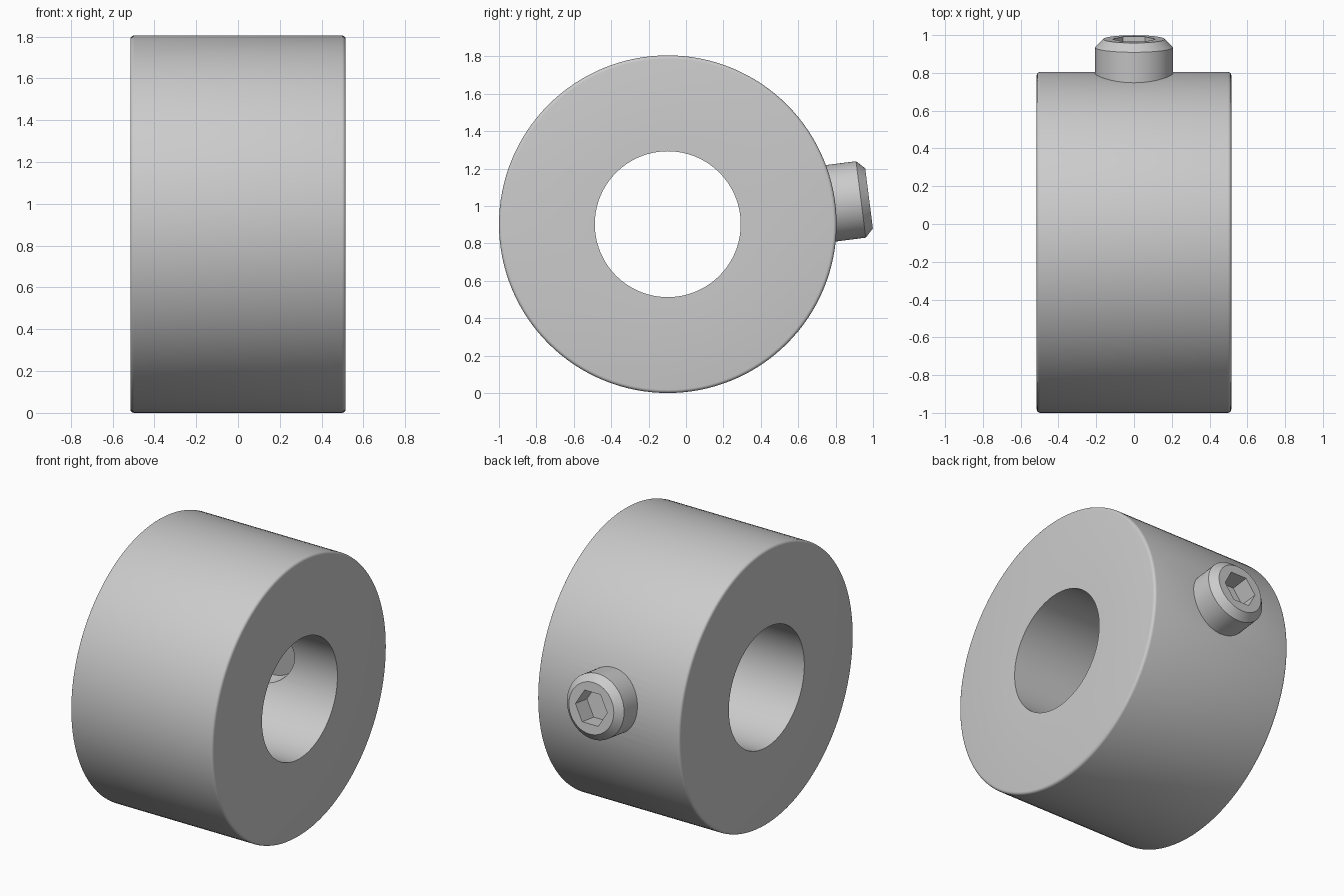
import bpy, bmesh, math
from mathutils import Matrix, Vector

if "Cube" in bpy.data.objects:
    bpy.data.objects.remove(bpy.data.objects["Cube"], do_unlink=True)

# Single plain metal colour
steel = bpy.data.materials.new("light_grey_metal")
steel.use_nodes = True
steel.diffuse_color = (0.6, 0.6, 0.6, 1)
steel.node_tree.nodes["Principled BSDF"].inputs["Base Color"].default_value = (0.6, 0.6, 0.6, 1)

CENTRE = Vector((0, -0.0975, 0.9025))
RADIUS, BORE, HALF = 0.9025, 0.39, 0.515
SCREW_R, TIP, END = 0.206, 1.085, 0.43
TILT = math.radians(7.3)

RING_FRAME = Matrix.Translation(CENTRE)
SCREW_FRAME = RING_FRAME @ Matrix.Rotation(TILT, 4, "X") @ Matrix.Rotation(math.pi / 2, 4, "Z")


def lathe(name, profile, segments, frame, closed=False):
    """Turn (position, radius) points about the local x axis; cap the ends unless closed."""
    bm = bmesh.new()
    rings = []
    for a, r in profile:
        angles = [2 * math.pi * i / segments for i in range(segments)]
        rings.append([bm.verts.new((a, r * math.cos(t), r * math.sin(t))) for t in angles])
    pairs = list(zip(rings, rings[1:]))
    if closed:
        pairs.append((rings[-1], rings[0]))
    else:
        bm.faces.new(rings[0])
        bm.faces.new(rings[-1])
    for p, q in pairs:
        for i in range(segments):
            j = (i + 1) % segments
            bm.faces.new((p[i], p[j], q[j], q[i]))
    bmesh.ops.recalc_face_normals(bm, faces=bm.faces)
    mesh = bpy.data.meshes.new(name)
    bm.to_mesh(mesh)
    bm.free()
    mesh.materials.append(steel)
    obj = bpy.data.objects.new(name, mesh)
    obj.matrix_world = frame
    bpy.context.collection.objects.link(obj)
    return obj


def cut(obj, cutter):
    """Subtract the cutter, then discard it."""
    cutter.hide_render = True
    mod = obj.modifiers.new("cut", "BOOLEAN")
    mod.operation, mod.solver, mod.object = "DIFFERENCE", "EXACT", cutter
    bpy.context.view_layer.objects.active = obj
    bpy.ops.object.modifier_apply(modifier=mod.name)
    bpy.data.objects.remove(cutter, do_unlink=True)


def smooth(obj):
    bpy.ops.object.select_all(action="DESELECT")
    obj.select_set(True)
    bpy.context.view_layer.objects.active = obj
    bpy.ops.object.shade_smooth_by_angle(angle=math.radians(25))


# Collar: thick ring with rounded outer rims and a sharp bore
FILLET = 0.018
arc = [math.pi / 2 * k / 4 for k in range(5)]
right_rim = [(HALF - FILLET * (1 - math.cos(t)), RADIUS - FILLET * (1 - math.sin(t))) for t in arc]
left_rim = [(-a, r) for a, r in reversed(right_rim)]
profile = [(HALF, BORE)] + right_rim + left_rim + [(-HALF, BORE)]
collar = lathe("collar", profile, 128, RING_FRAME, closed=True)

# Radial hole for the set screw
cut(collar, lathe("screw_hole_cutter", [(0.2, SCREW_R), (1.2, SCREW_R)], 64, SCREW_FRAME))
smooth(collar)

# Set screw with chamfered outer end and hexagonal socket
screw = lathe("set_screw", [(END, SCREW_R), (TIP - 0.044, SCREW_R), (TIP, 0.162)], 64, SCREW_FRAME)
cut(screw, lathe("socket_cutter", [(TIP - 0.12, 0.115), (TIP + 0.1, 0.115)], 6, SCREW_FRAME))
smooth(screw)
